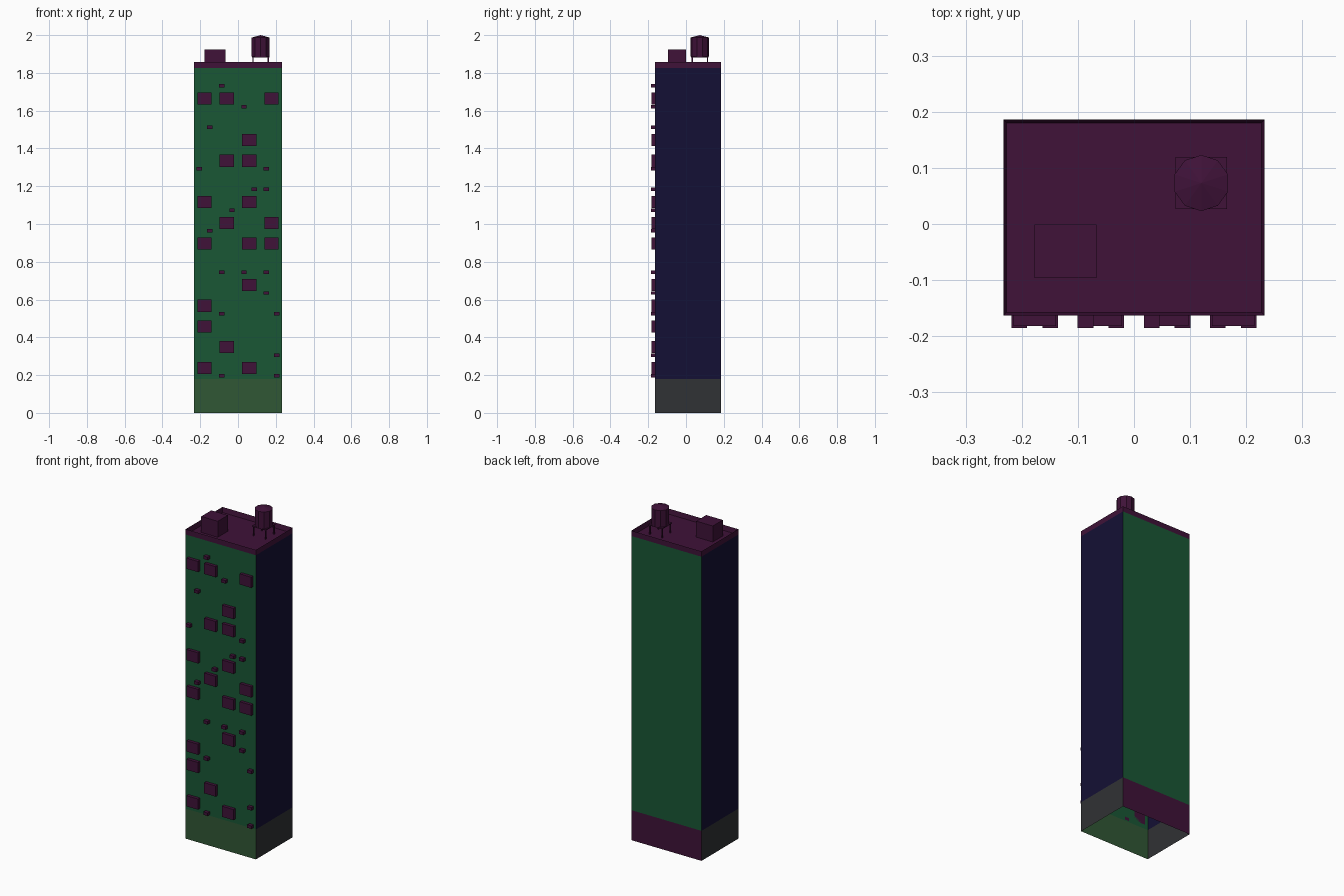
import bpy, bmesh
from mathutils import Matrix, Vector

if "Cube" in bpy.data.objects:
    bpy.data.objects.remove(bpy.data.objects["Cube"])

def material(name, rgb):
    m = bpy.data.materials.new(name)
    m.diffuse_color = (*rgb, 1)
    m.use_nodes = True
    m.node_tree.nodes["Principled BSDF"].inputs["Base Color"].default_value = m.diffuse_color
    return m

GREEN = material("green_wall", (0.010, 0.095, 0.035))
NAVY = material("navy_wall", (0.007, 0.005, 0.035))
MAROON = material("maroon_trim", (0.050, 0.006, 0.040))
OLIVE = material("olive_base", (0.030, 0.095, 0.035))
GREY = material("grey_base", (0.030, 0.032, 0.035))

X, Y0, Y1 = 0.233, -0.163, 0.186      # footprint
BASE, EAVE, TOP = 0.18, 1.825, 1.857  # heights
FLOOR = (EAVE - BASE) / 15

def finish(name, bm, *mats):
    me = bpy.data.meshes.new(name)
    bm.to_mesh(me)
    bm.free()
    ob = bpy.data.objects.new(name, me)
    for m in mats:
        me.materials.append(m)
    bpy.context.collection.objects.link(ob)
    return ob

def add_box(bm, x0, x1, y0, y1, z0, z1):
    size = Matrix.Diagonal((x1 - x0, y1 - y0, z1 - z0, 1))
    mid = Matrix.Translation(((x0 + x1) / 2, (y0 + y1) / 2, (z0 + z1) / 2))
    return bmesh.ops.create_cube(bm, size=1, matrix=mid @ size)["verts"]

def box(name, *dims):
    bm = bmesh.new()
    add_box(bm, *dims)
    return finish(name, bm, MAROON)

def wall_tube(name, z0, z1, front, side, back):
    # four walls, open at top and bottom
    bm = bmesh.new()
    add_box(bm, -X, X, Y0, Y1, z0, z1)
    bm.normal_update()
    bmesh.ops.delete(bm, geom=[f for f in bm.faces if abs(f.normal.z) > 0.5],
                     context="FACES_ONLY")
    for f in bm.faces:
        f.material_index = 1 if abs(f.normal.x) > 0.5 else (0 if f.normal.y < 0 else 2)
    finish(name, bm, front, side, back)

# Walls
wall_tube("ground_floor_walls", 0, BASE, OLIVE, GREY, MAROON)
wall_tube("tower_walls", BASE, EAVE, GREEN, NAVY, GREEN)

# Roof tray with thin parapet
bm = bmesh.new()
add_box(bm, -X, X, Y0, Y1, EAVE, TOP)
bm.normal_update()
top = [f for f in bm.faces if f.normal.z > 0.5]
bmesh.ops.inset_region(bm, faces=top, thickness=0.008)
bmesh.ops.translate(bm, verts=top[0].verts, vec=Vector((0, 0, -0.03)))
finish("roof_parapet", bm, MAROON)

# Facade boxes: floor -> columns with a large box
cols = [-0.177, -0.059, 0.059, 0.177]
large = {0: (0, 2), 1: (1,), 2: (0,), 3: (0,), 4: (2,), 6: (0, 2, 3), 7: (1, 3),
         8: (0, 2), 10: (1, 2), 11: (2,), 13: (0, 1, 3)}
bm = bmesh.new()
for row, places in large.items():
    z = BASE + FLOOR * (row + 0.53)
    for c in places:
        add_box(bm, cols[c] - 0.038, cols[c] + 0.038, -0.182, Y0, z - 0.032, z + 0.032)
finish("window_bays", bm, MAROON)

# Small units sit left or right in a column: half-column index 0..7
small = {0: (2, 7), 1: (7,), 3: (2, 7), 4: (6,), 5: (2, 4, 6), 7: (1,), 8: (3,),
         9: (5, 6), 10: (0, 6), 12: (1,), 13: (4,), 14: (2,)}
bm = bmesh.new()
for row, places in small.items():
    z = BASE + FLOOR * row + 0.016
    for h in places:
        x = cols[h // 2] + (0.0275 if h % 2 else -0.0275)
        add_box(bm, x - 0.014, x + 0.014, -0.185, Y0, z - 0.009, z + 0.009)
finish("air_conditioners", bm, MAROON)

# Rooftop hut
box("roof_hut", -0.177, -0.067, -0.096, -0.001, 1.827, 1.923)

# Water tank on a legged platform
tx, ty = 0.12, 0.073
box("tank_platform", tx - 0.046, tx + 0.046, ty - 0.046, ty + 0.046, 1.882, 1.888)
bm = bmesh.new()
for sx in (-1, 1):
    for sy in (-1, 1):
        x, y = tx + sx * 0.04, ty + sy * 0.04
        add_box(bm, x - 0.003, x + 0.003, y - 0.003, y + 0.003, 1.827, 1.882)
finish("tank_legs", bm, MAROON)

bm = bmesh.new()
for z0, z1, r1 in ((1.888, 1.987, 0.05), (1.987, 2.0, 0)):
    bmesh.ops.create_cone(bm, cap_ends=(r1 > 0), segments=10, radius1=0.05, radius2=r1,
                          depth=z1 - z0, matrix=Matrix.Translation((tx, ty, (z0 + z1) / 2)))
finish("water_tank", bm, MAROON)
